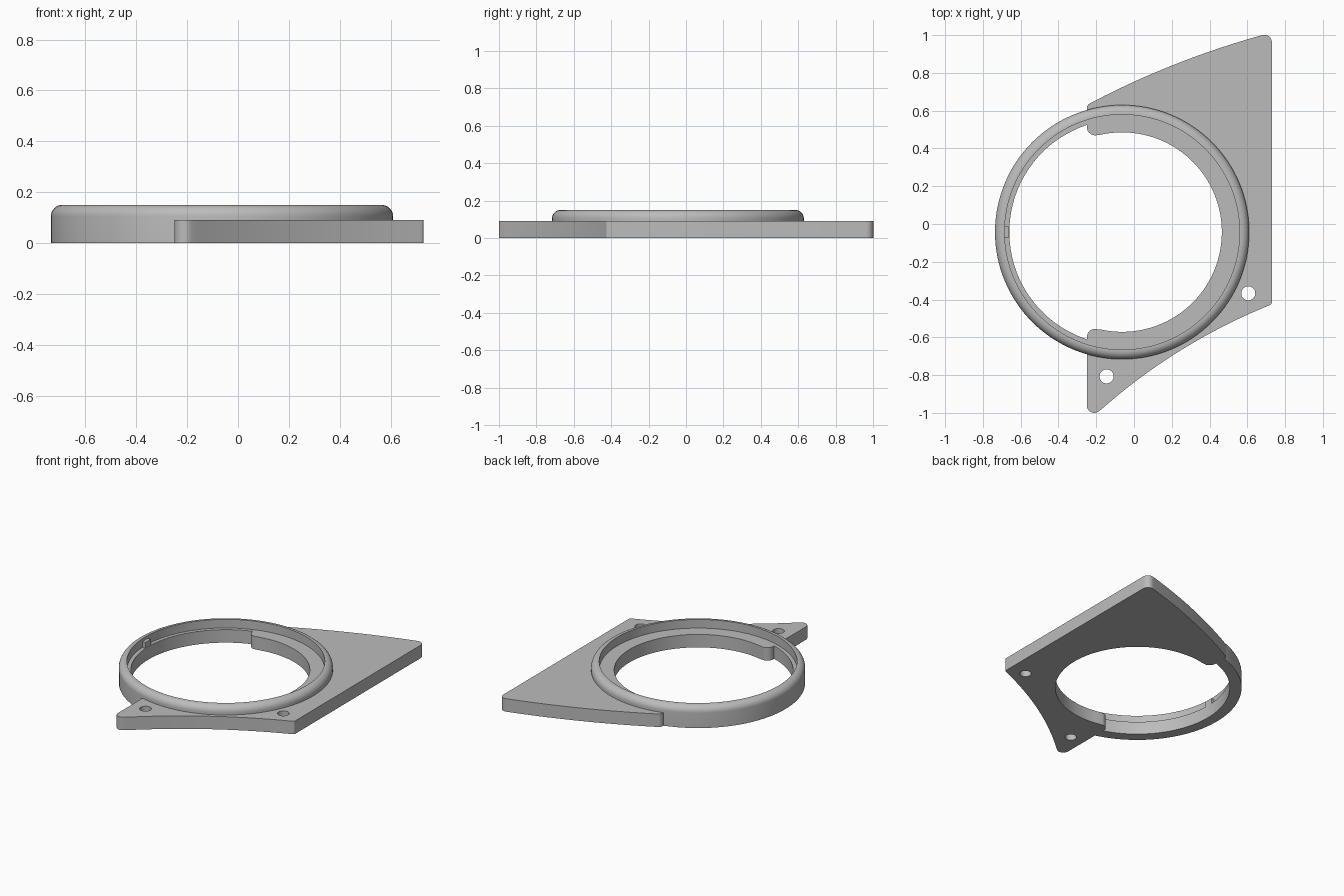
import bpy, bmesh, math
from mathutils import Vector

if "Cube" in bpy.data.objects:
    bpy.data.objects.remove(bpy.data.objects["Cube"])

CX, CY = -0.063, -0.043          # centre of the ring
PLATE_H, RING_H = 0.09, 0.15
R_OUT, R_LIP, R_LEDGE, R_HOLE = 0.673, 0.622, 0.597, 0.528

grey = bpy.data.materials.new("plain grey")
grey.diffuse_color = (0.5, 0.5, 0.5, 1)
grey.use_nodes = True
grey.node_tree.nodes["Principled BSDF"].inputs["Base Color"].default_value = grey.diffuse_color


def to_object(name, bm):
    bmesh.ops.recalc_face_normals(bm, faces=bm.faces)
    me = bpy.data.meshes.new(name)
    bm.to_mesh(me)
    bm.free()
    me.materials.append(grey)
    ob = bpy.data.objects.new(name, me)
    bpy.context.collection.objects.link(ob)
    return ob


def prism(name, pts, z0, z1):
    bm = bmesh.new()
    face = bm.faces.new([bm.verts.new((p[0], p[1], z0)) for p in pts])
    top = bmesh.ops.extrude_face_region(bm, geom=[face])
    verts = [v for v in top["geom"] if isinstance(v, bmesh.types.BMVert)]
    bmesh.ops.translate(bm, verts=verts, vec=(0, 0, z1 - z0))
    return to_object(name, bm)


def combine(target, other, operation):
    mod = target.modifiers.new("join", 'BOOLEAN')
    mod.operation, mod.object, mod.solver = operation, other, 'EXACT'
    bpy.context.view_layer.objects.active = target
    bpy.ops.object.modifier_apply(modifier=mod.name)
    bpy.data.objects.remove(other)


def bowed(a, b, sag, n=40):
    """Shallow curve from a to b, bulging to the upper left."""
    a, b = Vector(a), Vector(b)
    d = b - a
    side = Vector((-d.y, d.x)).normalized()
    return [a + d * (i / n) + side * sag * 4 * (i / n) * (1 - i / n) for i in range(n + 1)]


def circle(x, y, r, n, a0=0.0, a1=2 * math.pi):
    return [Vector((x + r * math.cos(a0 + (a1 - a0) * i / n),
                    y + r * math.sin(a0 + (a1 - a0) * i / n))) for i in range(n + 1)]


def fillet(pts, corners, n=8):
    """Round the given (index, radius) corners of a closed outline."""
    arcs, drop = {}, set()
    for i, r in corners:
        p = pts[i]
        u = (pts[i - 1] - p).normalized()
        v = (pts[(i + 1) % len(pts)] - p).normalized()
        half = u.angle(v) / 2
        t = r / math.tan(half)
        c = p + (u + v).normalized() * (r / math.sin(half))
        s, e = p + u * t - c, p + v * t - c
        sweep = s.angle(e)
        arcs[i] = [c + (s * math.sin(sweep * (1 - k / n)) + e * math.sin(sweep * k / n))
                   / math.sin(sweep) for k in range(n + 1)]
        drop |= {j for j, q in enumerate(pts) if (q - p).length < t * 1.02}
    out = []
    for i, p in enumerate(pts):
        if i in arcs:
            out += arcs[i]
        elif i not in drop:
            out.append(p)
    return out


# Plate: bowed upper and lower edges, open C around the round hole
LEFT = -0.25
upper = bowed((LEFT, 0.63), (0.73, 1.014), 0.03)
lower = bowed((LEFT, -1.052), (0.73, -0.425), 0.055)[::-1]
a = math.acos((LEFT - CX) / R_HOLE)
inner = circle(CX, CY, R_HOLE, 80, -a, a)
outline = upper + lower + inner
nu, nl = len(upper), len(lower)
outline = fillet(outline, [(0, 0.03), (nu - 1, 0.04), (nu, 0.015), (nu + nl - 1, 0.04),
                           (nu + nl, 0.045), (len(outline) - 1, 0.045)])
plate = prism("mounting_plate", outline, 0, PLATE_H)

# Ring: stepped inside, rounded outer top edge
f = 0.045
profile = [(R_LEDGE, 0), (R_OUT, 0)]
profile += [(p.x, p.y) for p in circle(R_OUT - f, RING_H - f, f, 8, 0, math.pi / 2)]
profile += [(R_LIP, RING_H), (R_LIP, PLATE_H), (R_LEDGE, PLATE_H)]
bm = bmesh.new()
N = 128
loops = []
for i in range(N):
    c, s = math.cos(2 * math.pi * i / N), math.sin(2 * math.pi * i / N)
    loops.append([bm.verts.new((CX + r * c, CY + r * s, z)) for r, z in profile])
for i in range(N):
    p, q = loops[i], loops[(i + 1) % N]
    for k in range(len(profile)):
        m = (k + 1) % len(profile)
        bm.faces.new((p[k], q[k], q[m], p[m]))
ring = to_object("raised_ring", bm)

# Small key tab standing on the ledge
tab = prism("key_tab", [(-0.70, -0.072), (-0.661, -0.072), (-0.661, -0.012), (-0.70, -0.012)],
            0.07, 0.13)
combine(ring, tab, 'UNION')
combine(plate, ring, 'UNION')

# Screw holes
for x, y in ((0.605, -0.367), (-0.145, -0.807)):
    combine(plate, prism("hole_cutter", circle(x, y, 0.037, 32)[:-1], -0.1, 0.2), 'DIFFERENCE')

plate.name = "ring_mount"
bpy.ops.object.select_all(action='DESELECT')
plate.select_set(True)
bpy.context.view_layer.objects.active = plate
bpy.ops.object.shade_smooth_by_angle(angle=math.radians(30))
